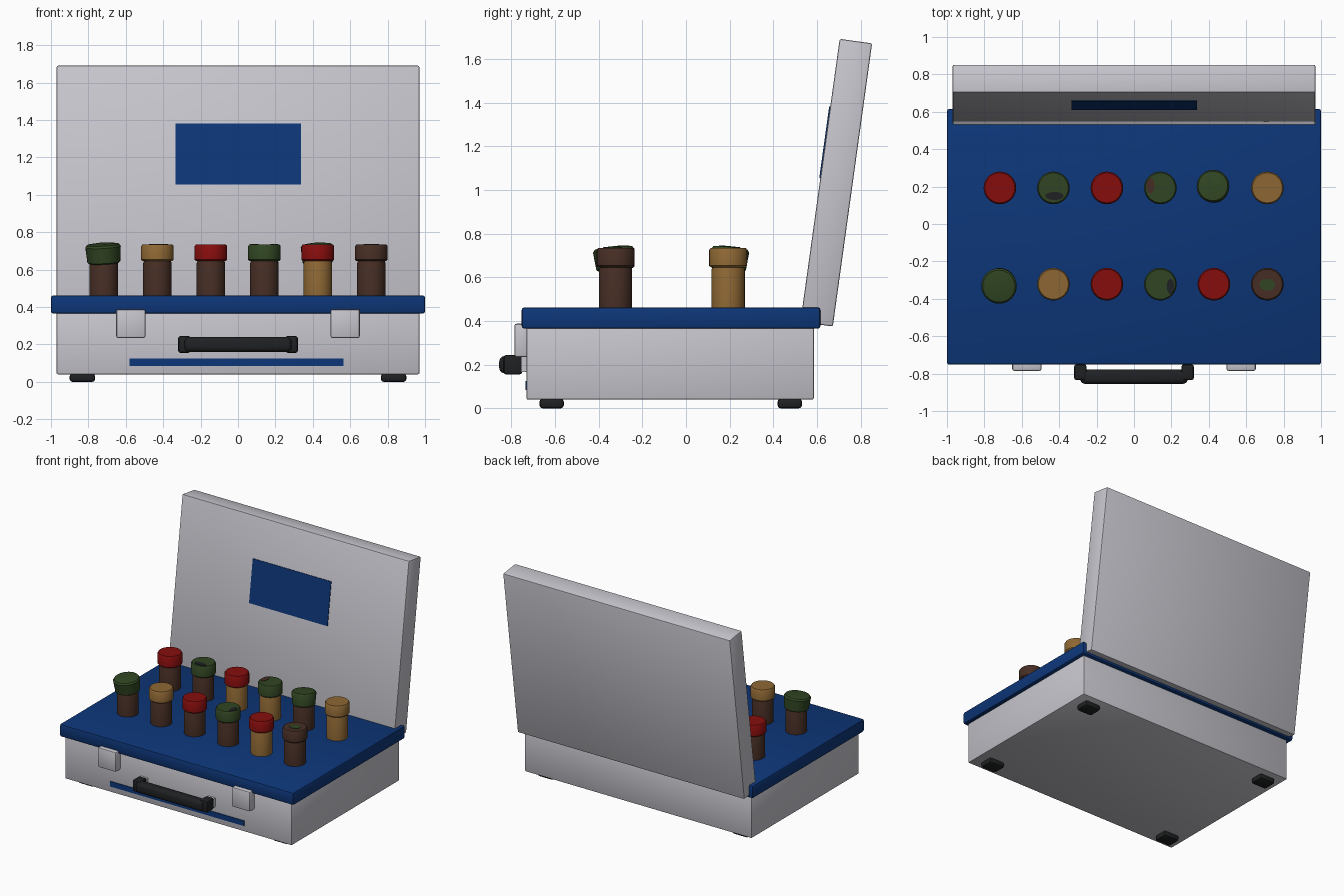
import bpy, bmesh, math
from mathutils import Matrix, Vector

if "Cube" in bpy.data.objects:
    bpy.data.objects.remove(bpy.data.objects["Cube"])


def mat(name, r, g, b):
    m = bpy.data.materials.new(name)
    m.diffuse_color = (r, g, b, 1)
    m.use_nodes = True
    m.node_tree.nodes["Principled BSDF"].inputs["Base Color"].default_value = m.diffuse_color
    return m


SILVER = mat("silver", 0.57, 0.56, 0.61)
BLUE = mat("blue", 0.004, 0.037, 0.19)
RED = mat("red", 0.24, 0.004, 0.004)
GREEN = mat("green", 0.03, 0.06, 0.016)
GOLD = mat("gold", 0.27, 0.137, 0.034)
BROWN = mat("brown", 0.062, 0.027, 0.018)
BLACK = mat("black", 0.014, 0.015, 0.016)


def finish(name, bm, material, matrix=None):
    me = bpy.data.meshes.new(name)
    bmesh.ops.recalc_face_normals(bm, faces=bm.faces[:])
    bm.to_mesh(me)
    bm.free()
    me.materials.append(material)
    ob = bpy.data.objects.new(name, me)
    bpy.context.collection.objects.link(ob)
    if matrix is not None:
        ob.matrix_world = matrix
    bpy.context.view_layer.objects.active = ob
    bpy.ops.object.select_all(action='DESELECT')
    ob.select_set(True)
    bpy.ops.object.shade_smooth_by_angle(angle=math.radians(40))
    return ob


def box(name, lo, hi, material, bevel=0.0, segs=2, matrix=None):
    lo, hi = Vector(lo), Vector(hi)
    bm = bmesh.new()
    bmesh.ops.create_cube(bm, size=1)
    for v in bm.verts:
        v.co = (lo + hi) / 2 + v.co * (hi - lo)
    if bevel:
        bmesh.ops.bevel(bm, geom=bm.edges[:], offset=bevel, segments=segs,
                        profile=0.5, affect='EDGES')
    return finish(name, bm, material, matrix)


def lathe(name, profile, material, matrix, n=32):
    """Closed turned shape from (radius, height) points."""
    bm = bmesh.new()
    rings = [[bm.verts.new((r * math.cos(2 * math.pi * i / n), r * math.sin(2 * math.pi * i / n), z))
              for i in range(n)] for r, z in profile]
    for a, b in zip(rings, rings[1:]):
        for i in range(n):
            j = (i + 1) % n
            bm.faces.new((a[i], a[j], b[j], b[i]))
    bm.faces.new(rings[0][::-1])
    bm.faces.new(rings[-1])
    return finish(name, bm, material, matrix)


# case base and tray
box("case_base", (-0.97, -0.73, 0.04), (0.97, 0.585, 0.38), SILVER, 0.008)
box("tray", (-1, -0.752, 0.365), (1, 0.615, 0.462), BLUE, 0.012)
box("front_stripe", (-0.58, -0.735, 0.085), (0.565, -0.728, 0.125), BLUE)

# open lid, leaning back, with label plate
lean = Matrix.Translation((0, 0.672, 0.375)) @ Matrix.Rotation(math.radians(-7.9), 4, 'X')
box("lid", (-0.97, -0.15, 0), (0.97, 0, 1.308), SILVER, 0.008, matrix=lean)
box("lid_plate", (-0.333, -0.155, 0.665), (0.337, -0.148, 0.995), BLUE, matrix=lean)

for s, side in ((-1, "left"), (1, "right")):
    # latches
    box("latch_" + side, (s * 0.573 - 0.078, -0.785, 0.235), (s * 0.573 + 0.078, -0.72, 0.388), SILVER, 0.01)
    # handle ends
    box("handle_mount_" + side, (s * 0.287 - 0.03, -0.752, 0.167), (s * 0.287 + 0.03, -0.725, 0.235), SILVER)
    box("handle_end_" + side, (s * 0.287 - 0.033, -0.835, 0.155), (s * 0.287 + 0.033, -0.75, 0.245), BLACK, 0.012)
    # feet
    for y, end in ((-0.615, "front"), (0.475, "back")):
        box(f"foot_{end}_{side}", (s * 0.832 - 0.068, y - 0.056, 0), (s * 0.832 + 0.068, y + 0.056, 0.045),
            BLACK, 0.015)
box("handle_grip", (-0.287, -0.855, 0.16), (0.287, -0.778, 0.24), BLACK, 0.026, 4)

# bottles: (cap colour, body colour, tilted cap)
XS = (-0.717, -0.431, -0.145, 0.141, 0.427, 0.713)
FRONT = ((GREEN, BROWN, 1), (GOLD, BROWN, 0), (RED, BROWN, 0),
         (GREEN, BROWN, 0), (RED, GOLD, 0), (BROWN, BROWN, 0))
BACK = ((RED, BROWN, 0), (GREEN, BROWN, 0), (RED, GOLD, 0),
        (GREEN, GOLD, 0), (GREEN, BROWN, 2), (GOLD, GOLD, 0))
BODY = [(0.076, 0.45), (0.076, 0.635), (0.07, 0.65), (0.07, 0.66)]
CAP = [(0.078, 0), (0.087, 0.008), (0.087, 0.08), (0.08, 0.09)]
LOOSE_CAP = [(0.08, 0), (0.088, 0.006), (0.095, 0.088), (0.086, 0.1), (0.045, 0.106)]
for row, y, bottles in (("front", -0.322, FRONT), ("back", 0.193, BACK)):
    for i, (cap, body, tilt) in enumerate(bottles):
        here = Matrix.Translation((XS[i], y, 0))
        lathe(f"bottle_{row}_{i + 1}", BODY, body, here)
        if tilt:
            t = 6 if tilt == 1 else -6
            turn = Matrix.Rotation(math.radians(t), 4, 'X') @ Matrix.Rotation(math.radians(-3), 4, 'Y')
            k = 1 if tilt == 1 else 0.92
            lathe(f"cap_{row}_{i + 1}", [(r * k, z) for r, z in LOOSE_CAP], cap,
                  here @ Matrix.Translation((0, 0, 0.635)) @ turn)
        else:
            lathe(f"cap_{row}_{i + 1}", CAP, cap, here @ Matrix.Translation((0, 0, 0.645)))

# thin camouflage patches on cap tops
for i, (x, y, sx, sy, m) in enumerate(((0.713, -0.325, 0.042, 0.032, GREEN), (0.195, -0.335, 0.02, 0.042, BLACK),
                                       (-0.425, 0.15, 0.05, 0.022, BLACK), (0.088, 0.205, 0.022, 0.042, BROWN))):
    lathe(f"cap_patch_{i + 1}", [(1, 0.734), (1, 0.738)], m,
          Matrix.Translation((x, y, 0)) @ Matrix.Diagonal((sx, sy, 1, 1)), 12)
